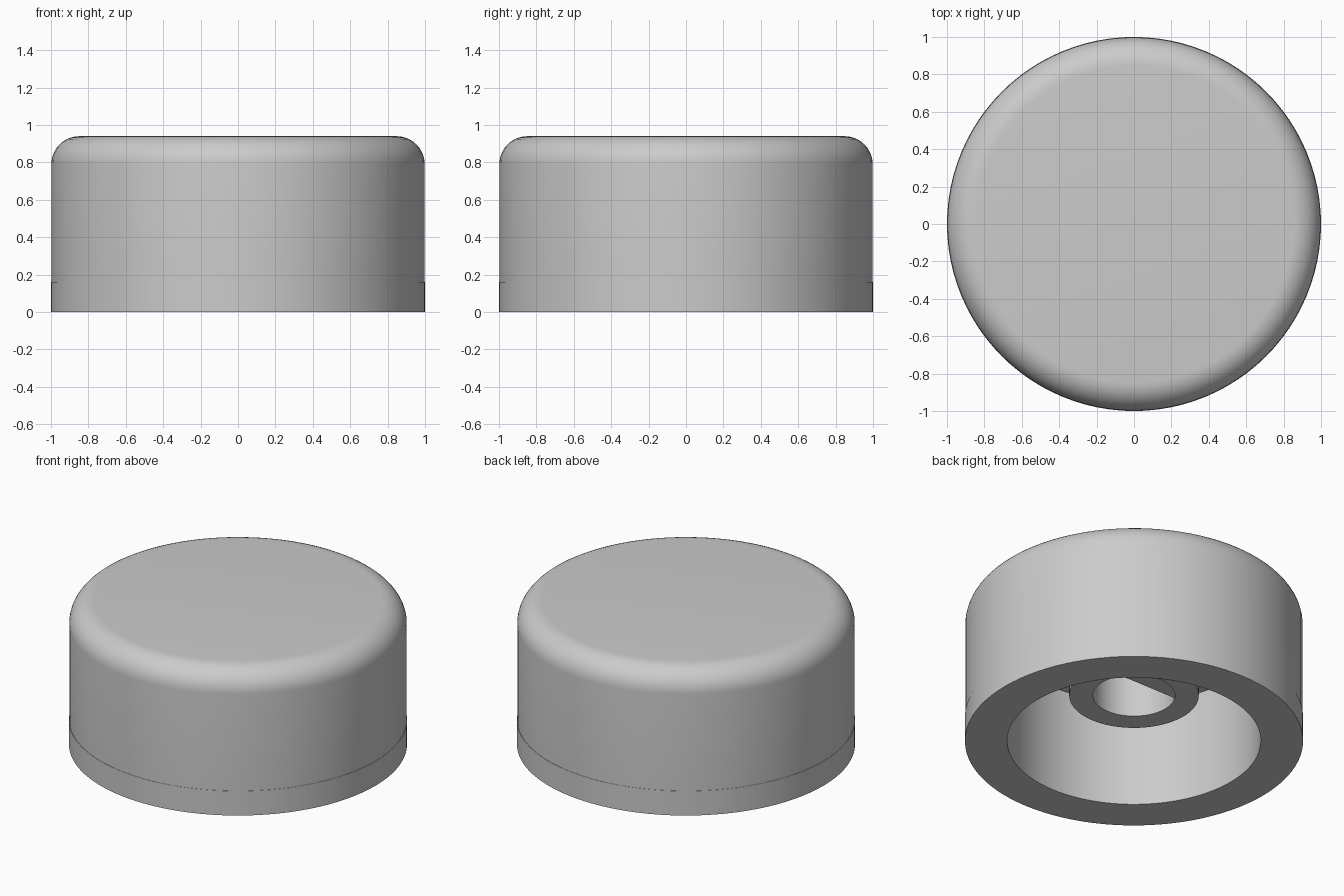
import bpy, bmesh, math

if "Cube" in bpy.data.objects:
    bpy.data.objects.remove(bpy.data.objects["Cube"], do_unlink=True)

SIDES = 96
TOP, FILLET = 0.94, 0.15
CEILING, HUB_BOTTOM = 0.70, 0.31
BORE, FLAT_Y = 0.243, 0.12

grey = bpy.data.materials.new("plain_grey")
grey.use_nodes = True
grey.diffuse_color = (0.6, 0.6, 0.6, 1)
grey.node_tree.nodes["Principled BSDF"].inputs["Base Color"].default_value = grey.diffuse_color


def finish(name, bm):
    bmesh.ops.remove_doubles(bm, verts=bm.verts, dist=1e-5)
    bmesh.ops.recalc_face_normals(bm, faces=bm.faces)
    mesh = bpy.data.meshes.new(name)
    bm.to_mesh(mesh)
    bm.free()
    mesh.materials.append(grey)
    obj = bpy.data.objects.new(name, mesh)
    bpy.context.collection.objects.link(obj)
    bpy.ops.object.select_all(action="DESELECT")
    obj.select_set(True)
    bpy.context.view_layer.objects.active = obj
    bpy.ops.object.shade_smooth_by_angle(angle=math.radians(30))
    return obj


def lathe(name, profile, closed=False):
    """Spin a list of (radius, height) points about the z axis."""
    bm = bmesh.new()
    verts = [bm.verts.new((r, 0, z)) for r, z in profile]
    edges = [bm.edges.new(pair) for pair in zip(verts, verts[1:])]
    if closed:
        edges.append(bm.edges.new((verts[-1], verts[0])))
    bmesh.ops.spin(bm, geom=verts + edges, cent=(0, 0, 0), axis=(0, 0, 1),
                   angle=math.tau, steps=SIDES, use_merge=False)
    return finish(name, bm)


# Hollow knob shell with a rounded top edge and a fine step near the base
side = 0.998
steps = 10
fillet = []
for i in range(steps + 1):
    a = math.pi / 2 * i / steps
    fillet.append((side - FILLET + FILLET * math.sin(a),
                   TOP - FILLET + FILLET * math.cos(a)))
lathe("knob_shell", [(0, TOP)] + fillet + [
    (side, 0.16), (1, 0.16), (1, 0), (0.75, 0), (0.75, CEILING), (0, CEILING)])

# Shaft hub hanging from the cavity ceiling
lathe("shaft_hub", [(0.383, CEILING), (0.383, HUB_BOTTOM),
                    (BORE, HUB_BOTTOM), (BORE, CEILING)], closed=True)

# Flat inside the bore, giving the hole a D shape
bm = bmesh.new()
start = math.asin(FLAT_Y / BORE)
arc = []
for i in range(25):
    a = start + (math.pi - 2 * start) * i / 24
    arc.append(bm.verts.new((BORE * math.cos(a), BORE * math.sin(a), HUB_BOTTOM + 0.008)))
segment = bm.faces.new(arc)
result = bmesh.ops.extrude_face_region(bm, geom=[segment])
for v in result["geom"]:
    if isinstance(v, bmesh.types.BMVert):
        v.co.z = CEILING
finish("bore_flat", bm)
